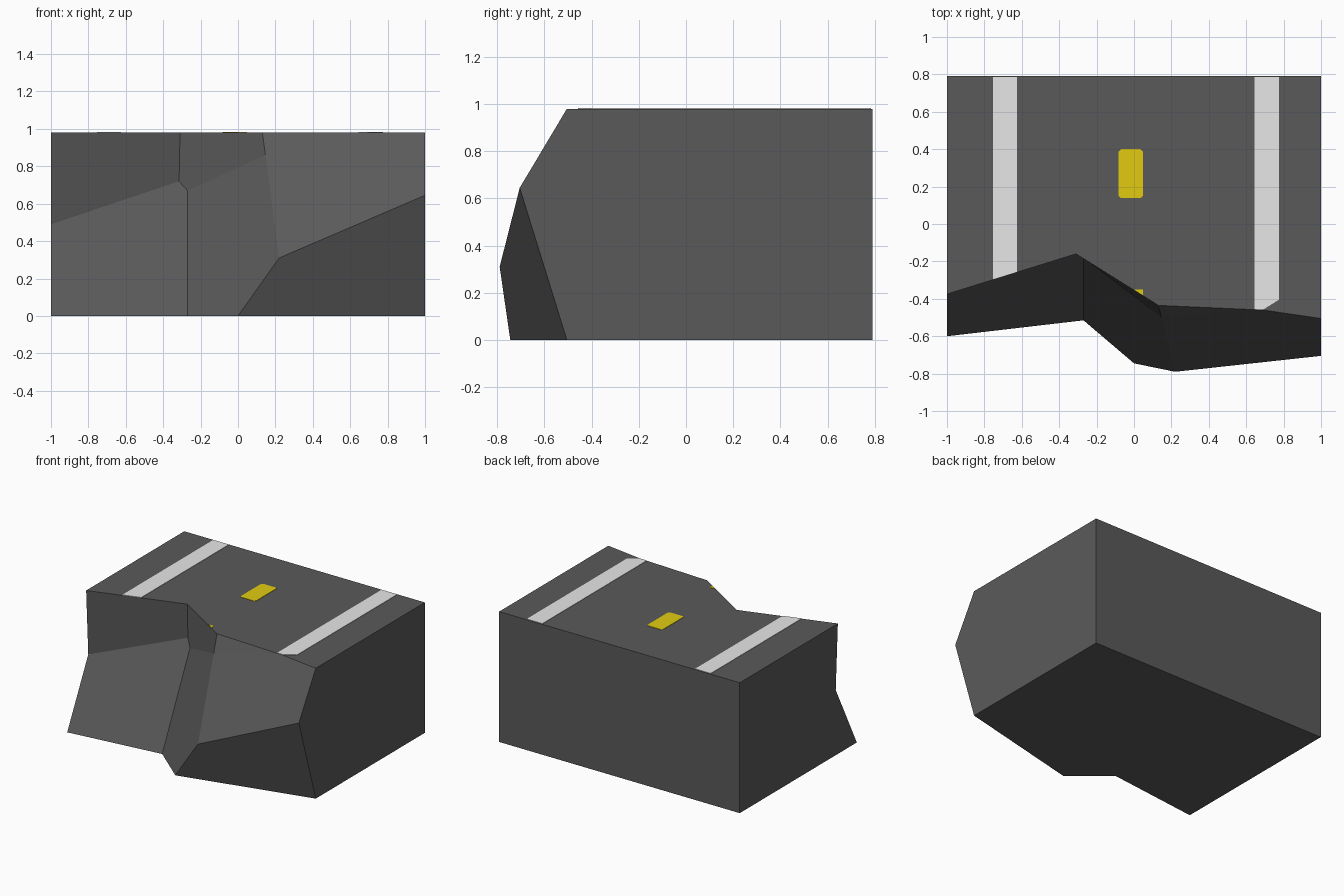
import bpy, bmesh

if "Cube" in bpy.data.objects:
    bpy.data.objects.remove(bpy.data.objects["Cube"])

TOP, BACK = 0.98, 0.79


def material(name, rgb):
    m = bpy.data.materials.new(name)
    m.diffuse_color = (*rgb, 1)
    m.use_nodes = True
    m.node_tree.nodes["Principled BSDF"].inputs["Base Color"].default_value = m.diffuse_color
    return m


asphalt = material("dark asphalt", (0.102, 0.102, 0.102))
white = material("white paint", (0.8, 0.8, 0.8))
yellow = material("yellow paint", (0.76, 0.60, 0.005))


def finish(bm, name, mat):
    bmesh.ops.recalc_face_normals(bm, faces=bm.faces)
    mesh = bpy.data.meshes.new(name)
    bm.to_mesh(mesh)
    bm.free()
    mesh.materials.append(mat)
    ob = bpy.data.objects.new(name, mesh)
    bpy.context.collection.objects.link(ob)
    return ob


# Broken front surface of the road chunk
points = dict(
    a=(-1, -.375, TOP), b=(-1, -.35, .49), c=(-1, -.60, 0),
    d=(-.31, -.16, TOP), e=(-.315, -.145, .72), f=(-.27, -.185, .67),
    g=(-.27, -.515, 0), h=(.13, -.435, TOP), p=(.147, -.498, .86),
    i=(.22, -.79, .31), j=(0, -.745, 0), k=(.69, -.46, TOP),
    l=(1, -.505, TOP), m=(1, -.705, .645), n=(1, -.505, 0))
bm = bmesh.new()
v = {key: bm.verts.new(co) for key, co in points.items()}
for face in ("abed", "bcgfe", "defph", "fgjip", "hpk", "pimlk", "ijnm"):
    bm.faces.new([v[key] for key in face])

# Pull it back to a flat rear wall, which also makes the top, base and sides
result = bmesh.ops.extrude_face_region(bm, geom=bm.faces[:], use_keep_orig=True)
for item in result["geom"]:
    if isinstance(item, bmesh.types.BMVert):
        item.co.y = BACK
bmesh.ops.dissolve_limit(bm, angle_limit=0.002, verts=bm.verts[:], edges=bm.edges[:])
finish(bm, "road_chunk", asphalt)


# Painted markings: thin plates on the top
def marking(name, outline, mat, thick=0.004):
    bm = bmesh.new()
    face = bm.faces.new([bm.verts.new((x, y, TOP - 0.001)) for x, y in outline])
    top = bmesh.ops.extrude_face_region(bm, geom=[face], use_keep_orig=True)
    for item in top["geom"]:
        if isinstance(item, bmesh.types.BMVert):
            item.co.z += thick
    return finish(bm, name, mat)


def chamfered(x0, x1, y0, y1, c):
    return [(x0 + c, y0), (x1 - c, y0), (x1, y0 + c), (x1, y1 - c),
            (x1 - c, y1), (x0 + c, y1), (x0, y1 - c), (x0, y0 + c)]


marking("left_edge_line", [(-.755, -.297), (-.625, -.257), (-.625, .785), (-.755, .785)], white)
marking("right_edge_line", [(.645, -.456), (.69, -.458), (.775, -.405), (.775, .785), (.645, .785)], white)
marking("centre_dash", chamfered(-.082, .047, .138, .40, .012), yellow)
marking("broken_centre_dash", [(.0, -.35), (.047, -.381), (.047, -.35)], yellow)
